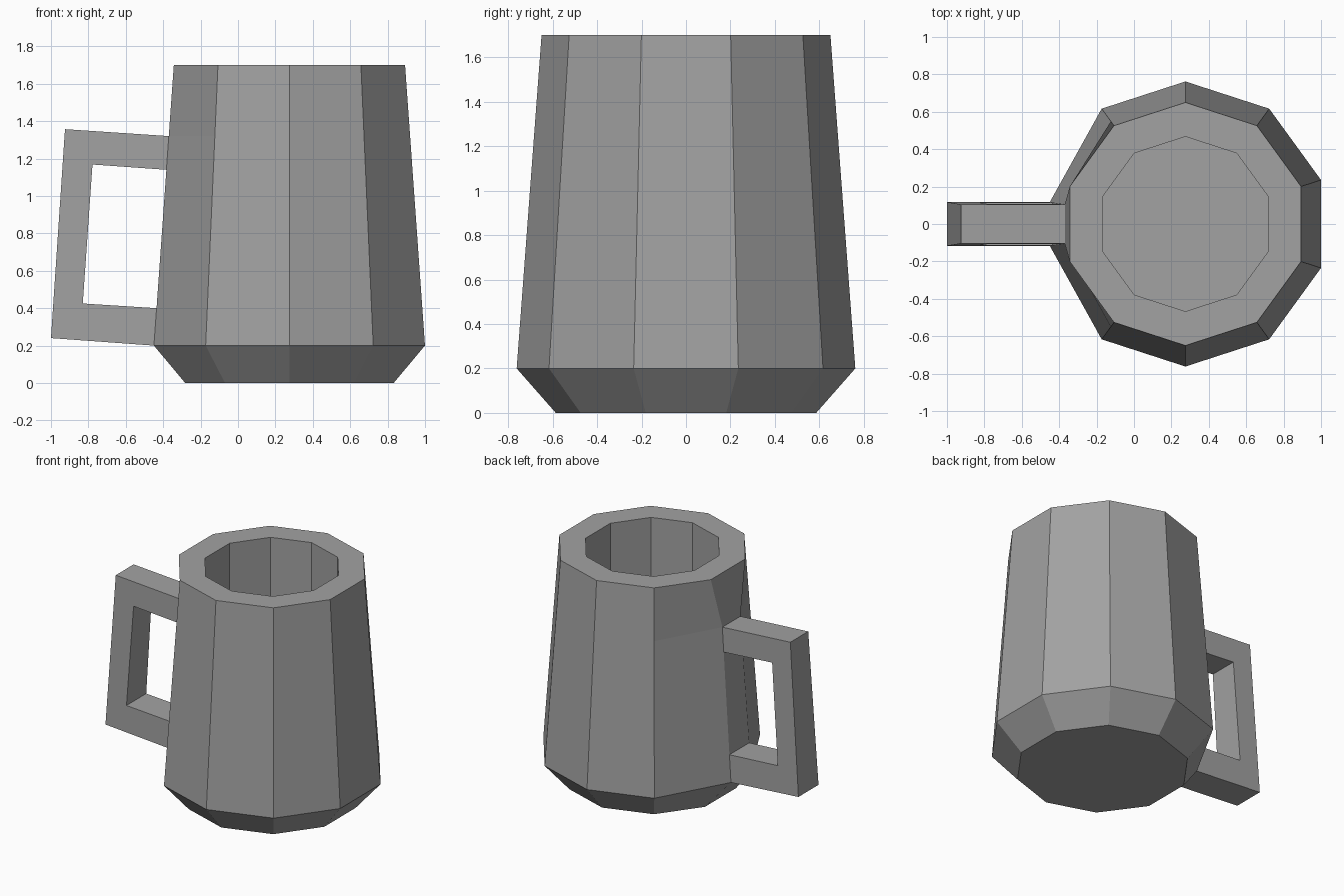
import bpy, bmesh
from math import cos, sin, radians

if "Cube" in bpy.data.objects:
    bpy.data.objects.remove(bpy.data.objects["Cube"])

SIDES, CX = 10, 0.275
LEFT = (4, 5)  # ring corners on either side of the handle

bm = bmesh.new()


def ring(radius, z, pinch=1.0):
    """Ten-sided ring; pinch narrows the facet that carries the handle."""
    verts = []
    for k in range(SIDES):
        a = radians(18 + 36 * k)
        y = radius * sin(a) * (pinch if k in LEFT else 1)
        verts.append(bm.verts.new((CX + radius * cos(a), y, z)))
    return verts


def wall_radius(z):
    return 0.762 - 0.112 * (z - 0.2) / 1.5


# Body: outside from base to rim, then straight down inside to the floor
heights = (0.2, 0.4, 1.14, 1.32)
rings = [ring(0.586, 0)]
rings += [ring(wall_radius(z), z, 0.5) for z in heights]
rings += [ring(0.65, 1.7), ring(0.467, 1.7), ring(0.467, 0.2)]
for i, (lo, hi) in enumerate(zip(rings, rings[1:])):
    for k in range(SIDES):
        if k == LEFT[0] and i in (1, 3):
            continue  # openings where the handle joins
        n = (k + 1) % SIDES
        bm.faces.new((lo[k], lo[n], hi[n], hi[k]))
bm.faces.new(rings[0][::-1])
bm.faces.new(rings[-1])


# Handle: squared loop growing out of the two openings
def pair(x, z):
    half = wall_radius(z) * sin(radians(18)) / 2
    return [bm.verts.new((x, s * half, z)) for s in (1, -1)]


root = [[r[k] for k in LEFT] for r in rings[1:5]]
outer = [root[0], pair(-1.0, 0.24), pair(-0.925, 1.357), root[3]]
inner = [root[1], pair(-0.83, 0.425), pair(-0.778, 1.168), root[2]]
for i in range(3):
    o1, o2, i1, i2 = outer[i], outer[i + 1], inner[i], inner[i + 1]
    bm.faces.new((o1[0], o1[1], o2[1], o2[0]))
    bm.faces.new((i1[0], i2[0], i2[1], i1[1]))
    for s in (0, 1):
        bm.faces.new((o1[s], o2[s], i2[s], i1[s]))

bmesh.ops.recalc_face_normals(bm, faces=bm.faces)
mesh = bpy.data.meshes.new("mug")
bm.to_mesh(mesh)
bm.free()

# Dark grey finish
grey = bpy.data.materials.new("dark_grey")
grey.diffuse_color = (0.36, 0.36, 0.36, 1)
grey.use_nodes = True
grey.node_tree.nodes["Principled BSDF"].inputs["Base Color"].default_value = grey.diffuse_color
mesh.materials.append(grey)
bpy.context.collection.objects.link(bpy.data.objects.new("mug", mesh))
